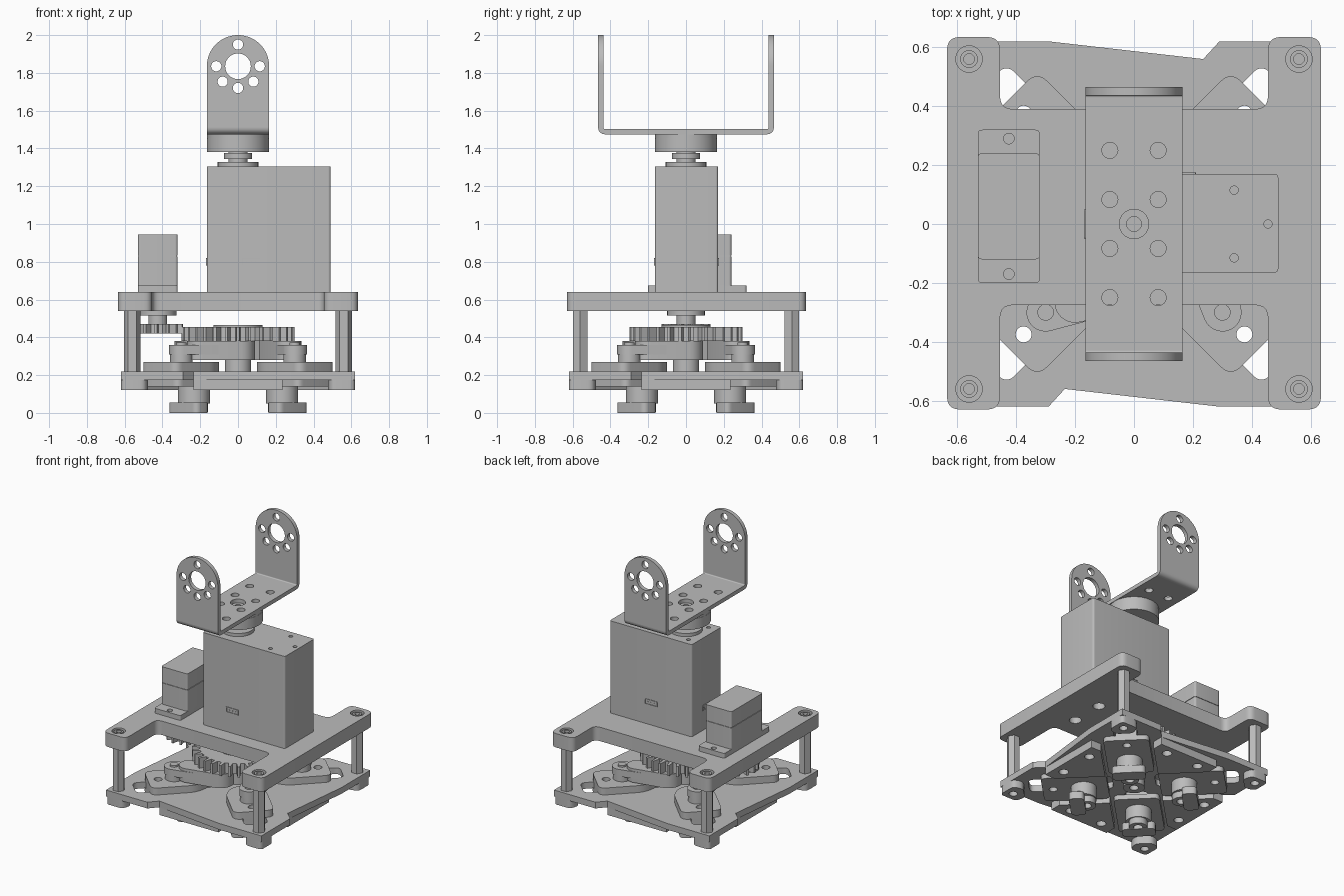
import bpy, bmesh
from math import cos, sin, pi, acos, atan2, hypot, radians
from mathutils import Matrix, Vector

if "Cube" in bpy.data.objects:
    bpy.data.objects.remove(bpy.data.objects["Cube"], do_unlink=True)

grey = bpy.data.materials.new("plain_grey")
grey.use_nodes = True
grey.diffuse_color = (0.5, 0.5, 0.5, 1)
grey.node_tree.nodes["Principled BSDF"].inputs["Base Color"].default_value = (0.5, 0.5, 0.5, 1)
parts = []


# ---- outline helpers ----
def arc(cx, cy, r, a0, a1, n=16):
    return [(cx + r * cos(a0 + (a1 - a0) * i / n), cy + r * sin(a0 + (a1 - a0) * i / n))
            for i in range(n + 1)]


def circle(cx, cy, r, n=32):
    return arc(cx, cy, r, 0, 2 * pi, n)[:-1]


def rect(x0, x1, y0, y1):
    return [(x0, y0), (x1, y0), (x1, y1), (x0, y1)]


def rounded(pts, r, n=5):
    """Round every corner of a polygon with a quadratic blend."""
    out = []
    for i, p in enumerate(pts):
        p = Vector(p)
        a, b = Vector(pts[i - 1]) - p, Vector(pts[(i + 1) % len(pts)]) - p
        d = min(r, a.length * 0.45, b.length * 0.45)
        a, b = p + a.normalized() * d, p + b.normalized() * d
        for k in range(n + 1):
            t = k / n
            out.append(tuple(a * (1 - t) ** 2 + p * (2 * t * (1 - t)) + b * t * t))
    return out


def capsule(p, r, q, s):
    """Outline wrapped round two circles of different size."""
    a = atan2(q[1] - p[1], q[0] - p[0])
    off = acos((r - s) / hypot(q[0] - p[0], q[1] - p[1]))
    return arc(*p, r, a + off, a + 2 * pi - off) + arc(*q, s, a - off, a + off)


def gear(cx, cy, root, tip, teeth):
    pts = []
    for i in range(teeth):
        for f, r in ((0, root), (0.25, root), (0.38, tip), (0.62, tip), (0.75, root)):
            a = 2 * pi * (i + f) / teeth
            pts.append((cx + r * cos(a), cy + r * sin(a)))
    return pts


# ---- solid made from an outline, with holes ----
def plate(name, outline, z0, z1, holes=(), turn=Matrix(), bevel=0):
    curve = bpy.data.curves.new(name, "CURVE")
    curve.dimensions, curve.fill_mode, curve.extrude = "2D", "BOTH", (z1 - z0) / 2
    for loop in [outline] + list(holes):
        sp = curve.splines.new("POLY")
        sp.points.add(len(loop) - 1)
        for pt, (x, y) in zip(sp.points, loop):
            pt.co = (x, y, 0, 1)
        sp.use_cyclic_u = True
    tmp = bpy.data.objects.new(name + "_outline", curve)
    bpy.context.collection.objects.link(tmp)
    bpy.context.view_layer.update()
    mesh = bpy.data.meshes.new_from_object(tmp.evaluated_get(bpy.context.evaluated_depsgraph_get()))
    bpy.data.objects.remove(tmp, do_unlink=True)
    bpy.data.curves.remove(curve)
    bm = bmesh.new()
    bm.from_mesh(mesh)
    bmesh.ops.remove_doubles(bm, verts=bm.verts, dist=1e-5)
    bmesh.ops.translate(bm, verts=bm.verts, vec=(0, 0, (z0 + z1) / 2))
    bmesh.ops.transform(bm, verts=bm.verts, matrix=turn)
    bmesh.ops.recalc_face_normals(bm, faces=bm.faces)
    bm.to_mesh(mesh)
    bm.free()
    mesh.name = name
    mesh.materials.clear()
    mesh.materials.append(grey)
    ob = bpy.data.objects.new(name, mesh)
    bpy.context.collection.objects.link(ob)
    if bevel:
        m = ob.modifiers.new("bevel", "BEVEL")
        m.width, m.segments, m.limit_method, m.angle_limit = bevel, 2, "ANGLE", radians(50)
    parts.append(ob)
    return ob


def disc(name, x, y, r, z0, z1, n=32, hole=0, turn=Matrix()):
    return plate(name, circle(x, y, r, n), z0, z1, [circle(x, y, hole)] if hole else (), turn)


def spin(deg):
    return Matrix.Rotation(radians(deg), 4, "Z")


corners = [(x, y) for x in (-0.56, 0.56) for y in (-0.56, 0.56)]

# ---- upper deck: H-shaped plate with counterbored corners ----
deck = rounded([(-0.635, -0.63), (-0.455, -0.63), (-0.455, -0.275), (0.455, -0.275),
                (0.455, -0.63), (0.635, -0.63), (0.635, 0.635), (0.455, 0.635),
                (0.455, 0.39), (-0.455, 0.39), (-0.455, 0.635), (-0.635, 0.635)], 0.045)
bolts = [circle(0.4, y, 0.04) for y in (-0.12, 0.12)]
plate("deck_lower", deck, 0.54, 0.615, [circle(x, y, 0.02) for x, y in corners] + bolts)
plate("deck_upper", deck, 0.615, 0.64, [circle(x, y, 0.045) for x, y in corners] + bolts)
for x, y in corners:
    disc("corner_post", x, y, 0.043, 0.22, 0.54, 6)
    disc("post_screw", x, y, 0.03, 0.60, 0.635, hole=0.018)

# ---- lower base plate with diagonal slots ----
side = [(-0.56, -0.235), (-0.62, -0.29), (-0.62, -0.62), (-0.29, -0.62), (-0.235, -0.56), (0.235, -0.56)]
base = []
for k in range(4):
    m = spin(90 * k)
    base += [tuple((m @ Vector((*p, 0))).xy) for p in side[1:5]]
slots = []
for k in range(4):
    m = spin(45 + 90 * k)
    slots.append([tuple((m @ Vector((*p, 0))).xy)
                  for p in rounded(rect(0.14, 0.69, -0.078, 0.078), 0.04)])
plate("base_plate", base, 0.175, 0.22, slots)
disc("centre_shaft", 0, 0, 0.07, 0.125, 0.38, hole=0.03)

# ---- four sliding jaws, links and guides ----
for k in range(4):
    q, d = spin(90 * k), spin(225 + 90 * k)
    hole = [circle(0.53, 0, 0.027)]
    # guide wedges and corner feet
    plate("guide_wedge", [(-0.235, -0.56), (0.235, -0.56), (0.235, -0.48), (0, -0.245), (-0.235, -0.48)],
          0.12, 0.175, [circle(x, -0.49, 0.032) for x in (-0.13, 0.13)], q)
    plate("corner_foot", rounded([(0.62, 0.62), (0.49, 0.62), (0.47, 0.55), (0.55, 0.47), (0.62, 0.49)], 0.03),
          0.12, 0.175, [circle(0.56, 0.56, 0.028)], q)
    # jaw carriage
    plate("carriage_top", rounded([(0.2, -0.07), (0.3, -0.135), (0.6, -0.135), (0.6, 0.135),
                                   (0.3, 0.135), (0.2, 0.07)], 0.05), 0.22, 0.27, hole, d)
    plate("carriage_core", rect(0.2, 0.6, -0.07, 0.07), 0.175, 0.22, hole, d)
    plate("carriage_bottom", rounded(rect(0.17, 0.6, -0.15, 0.15), 0.04), 0.14, 0.175, hole, d)
    # gripping foot
    disc("jaw_column", 0.33, 0, 0.085, 0.05, 0.14, turn=d)
    disc("jaw_hub", 0.31, 0, 0.06, 0.005, 0.05, hole=0.03, turn=d)
    plate("jaw_foot", rounded(rect(0.32, 0.42, -0.11, 0.11), 0.035), 0, 0.055, (), d, 0.006)
    # link from carriage to gear
    plate("link_plate", capsule((-0.3, -0.3), 0.065, (0, -0.2), 0.085), 0.31, 0.36, (), q)
    plate("link_body", capsule((-0.2, -0.265), 0.07, (0, -0.2), 0.09), 0.28, 0.38, (), q)
    disc("link_spacer", -0.3, -0.3, 0.06, 0.27, 0.31, turn=q)
    disc("link_pin", -0.3, -0.3, 0.028, 0.36, 0.372, turn=q)

# ---- gear drive ----
plate("main_gear", gear(0, 0, 0.25, 0.3, 30), 0.38, 0.455)
disc("main_gear_boss", 0, 0, 0.13, 0.455, 0.465, hole=0.04)
plate("pinion_gear", gear(-0.42, 0, 0.085, 0.13, 13), 0.42, 0.47)
disc("pinion_shaft", -0.425, 0, 0.05, 0.47, 0.515)
disc("pinion_collar", -0.425, 0, 0.1, 0.515, 0.54)

# ---- small drive motor ----
plate("small_motor_flange", rounded(rect(-0.53, -0.32, -0.2, 0.32), 0.015), 0.64, 0.675,
      [circle(-0.425, y, 0.018) for y in (-0.17, 0.29)])
for z0, z1 in ((0.64, 0.828), (0.832, 0.945)):
    plate("small_motor_case", rounded(rect(-0.53, -0.32, -0.12, 0.24), 0.015), z0, z1)
plate("small_motor_seam", rect(-0.526, -0.324, -0.116, 0.236), 0.82, 0.84)

# ---- large motor ----
case = rounded(rect(-0.165, 0.49, -0.165, 0.17), 0.015)
plate("large_motor_case", case, 0.64, 1.275)
plate("large_motor_lid", case, 1.275, 1.305,
      [circle(x, y, 0.014) for x, y in ((0.34, 0.115), (0.34, -0.115), (0.455, 0),
                                       (-0.1, 0.115), (-0.1, -0.115))])


def socket(place):
    """Shallow socket rim with three pins, facing -y before placement."""
    t = place @ Matrix.Rotation(pi / 2, 4, "X")
    plate("socket_rim", rounded(rect(-0.05, 0.05, -0.02, 0.02), 0.006), -0.002, 0.004,
          [rect(-0.044, 0.044, -0.014, 0.014)], t)
    for x in (-0.025, 0, 0.025):
        disc("socket_pin", x, 0, 0.005, -0.002, 0.003, 8, turn=t)


socket(Matrix.Translation((0.07, -0.165, 0.8)))
socket(Matrix.Translation((0.16, 0.17, 0.8)) @ spin(180))
socket(Matrix.Translation((-0.165, 0, 0.8)) @ spin(-90))

# ---- output stack ----
disc("output_collar", 0, 0, 0.108, 1.305, 1.328)
disc("output_shaft", 0, 0, 0.05, 1.328, 1.38)
disc("output_ring", 0, 0, 0.075, 1.343, 1.375)
disc("horn_disc", 0, 0, 0.165, 1.38, 1.455, hole=0.025)
disc("horn_cap", 0, 0, 0.163, 1.455, 1.475, hole=0.025)

# ---- U-shaped bracket ----
plate("bracket_floor", rect(-0.165, 0.165, -0.43, 0.43), 1.475, 1.503,
      [circle(x, y, 0.027) for x in (-0.082, 0.082) for y in (-0.25, -0.083, 0.083, 0.25)]
      + [circle(0, 0, 0.05)])
arm = [(-0.165, 1.51), (0.165, 1.51)] + arc(0, 1.835, 0.165, 0, pi, 32)
arm_holes = [circle(0, 1.835, 0.068)] + [
    circle(0.115 * cos(radians(a)), 1.835 + 0.115 * sin(radians(a)), 0.027)
    for a in (0, 90, 180, 225, 270, 315)]
upright = Matrix.Rotation(pi / 2, 4, "X")
bend = arc(0.43, 1.51, 0.035, -pi / 2, 0, 8) + arc(0.43, 1.51, 0.007, 0, -pi / 2, 8)
lengthwise = Matrix(((0, 0, 1, 0), (1, 0, 0, 0), (0, 1, 0, 0), (0, 0, 0, 1)))
for s in (0, 180):
    plate("bracket_arm", arm, 0.437, 0.465, arm_holes, spin(s) @ upright)
    plate("bracket_bend", bend, -0.165, 0.165, (), spin(s) @ lengthwise)

# ---- smooth the round walls, keep edges crisp ----
bpy.ops.object.select_all(action="DESELECT")
for ob in parts:
    ob.select_set(True)
bpy.context.view_layer.objects.active = parts[0]
bpy.ops.object.shade_smooth_by_angle(angle=radians(30))
